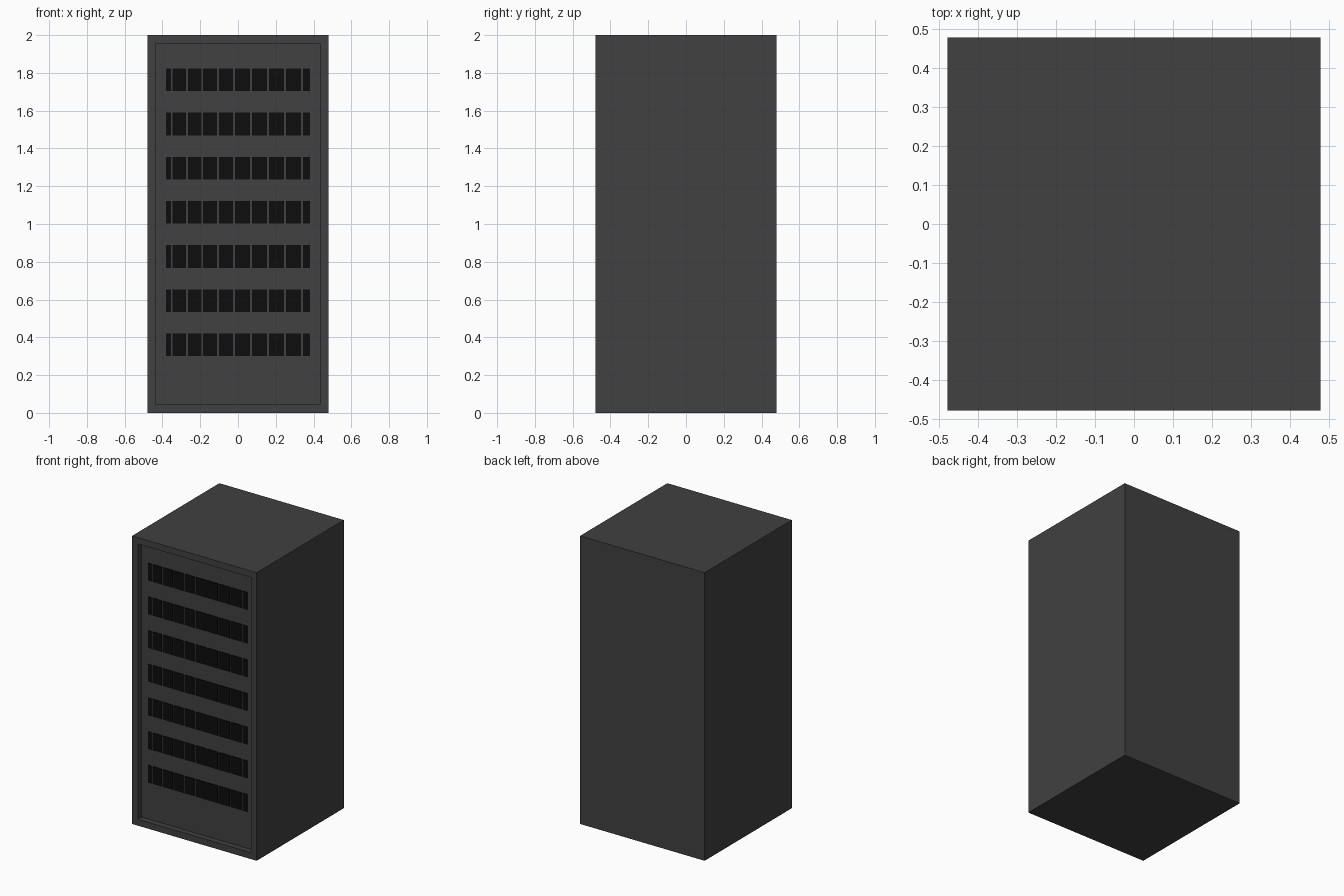
import bpy, bmesh
from mathutils import Matrix, Vector

if "Cube" in bpy.data.objects:
    bpy.data.objects.remove(bpy.data.objects["Cube"])

HALF, HEIGHT = 0.478, 2.0
DEPTH = 0.04            # how far the front panel sits back
PANEL_Y = -HALF + DEPTH


def material(name, value):
    mat = bpy.data.materials.new(name)
    mat.diffuse_color = (value, value, value, 1)
    mat.use_nodes = True
    mat.node_tree.nodes["Principled BSDF"].inputs["Base Color"].default_value = mat.diffuse_color
    return mat


def add_box(bm, lo, hi):
    lo, hi = Vector(lo), Vector(hi)
    m = Matrix.Translation((lo + hi) / 2) @ Matrix.Diagonal((*(hi - lo), 1))
    return bmesh.ops.create_cube(bm, size=1, matrix=m)["verts"]


def finish(bm, name, mat):
    mesh = bpy.data.meshes.new(name)
    bm.normal_update()
    bm.to_mesh(mesh)
    bm.free()
    mesh.materials.append(mat)
    obj = bpy.data.objects.new(name, mesh)
    bpy.context.collection.objects.link(obj)
    return obj


casing = material("dark_grey", 0.052)
black = material("black", 0.004)

# Cabinet: one box whose front face is inset and pushed back
bm = bmesh.new()
add_box(bm, (-HALF, -HALF, 0), (HALF, HALF, HEIGHT))
bm.normal_update()
front = min(bm.faces, key=lambda f: f.calc_center_median().y)
bmesh.ops.inset_region(bm, faces=[front], thickness=0.063)
ret = bmesh.ops.extrude_discrete_faces(bm, faces=[front])
bmesh.ops.translate(bm, verts=ret["faces"][0].verts, vec=(0, DEPTH, 0))
finish(bm, "cabinet", casing)

# Equipment rows: black bays split by narrow gaps
gaps = [-0.351, -0.271, -0.189, -0.106, -0.021, 0.069, 0.158, 0.249, 0.339]
edges = [-0.385] + gaps + [0.385]
bm = bmesh.new()
for row in range(7):
    z = 0.30 + 0.2338 * row
    for a, b in zip(edges, edges[1:]):
        add_box(bm, (a + 0.005, PANEL_Y - 0.006, z),
                (b - 0.005, PANEL_Y + 0.01, z + 0.12))
finish(bm, "equipment_bays", black)
